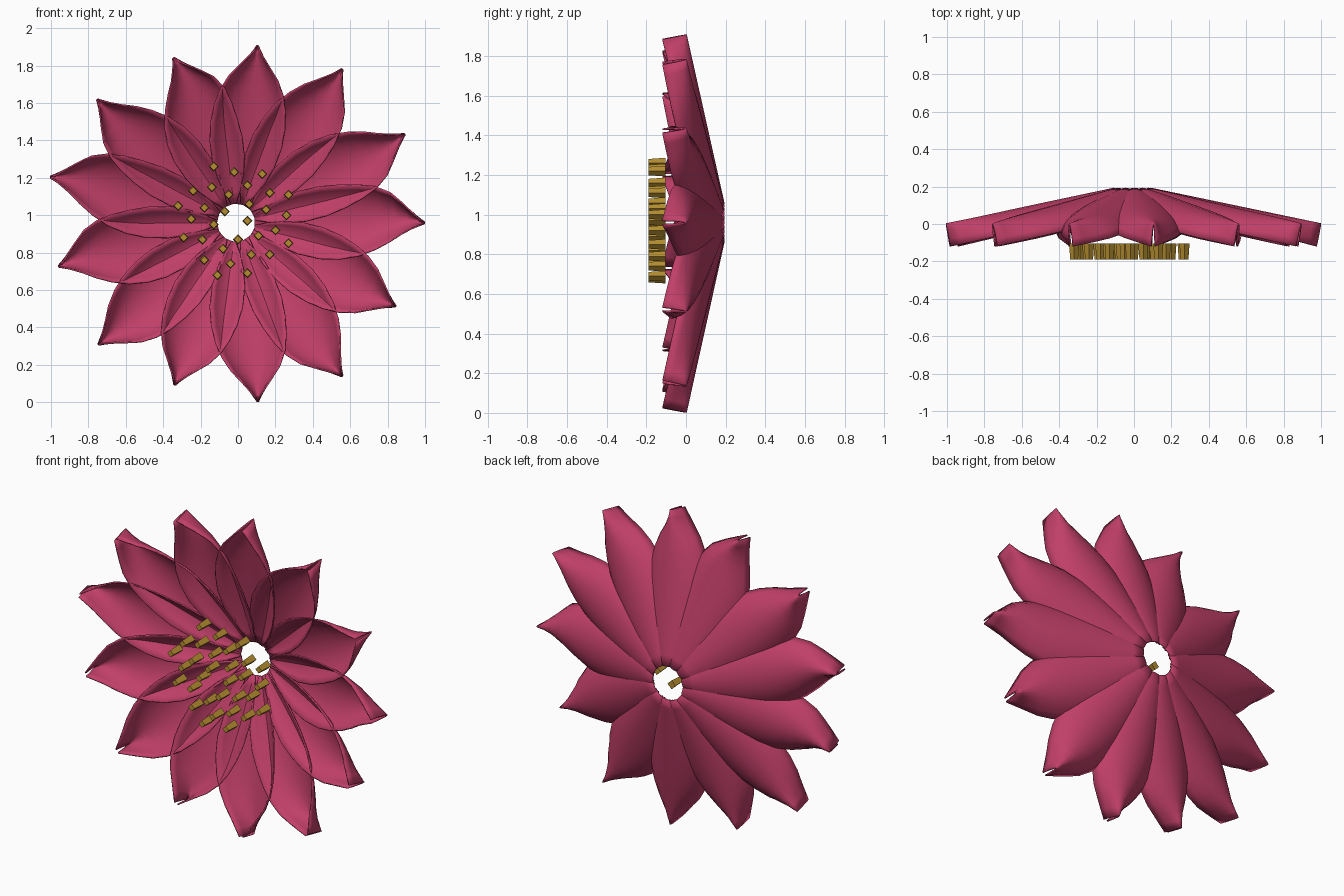
import bpy, math
from mathutils import Vector

cube = bpy.data.objects.get("Cube")
if cube:
    bpy.data.objects.remove(cube, do_unlink=True)


def make_material(name, colour):
    mat = bpy.data.materials.new(name)
    mat.use_nodes = True
    mat.diffuse_color = (*colour, 1)
    mat.node_tree.nodes["Principled BSDF"].inputs["Base Color"].default_value = (*colour, 1)
    return mat


crimson = make_material("crimson petal", (0.53, 0.05, 0.14))
gold = make_material("gold stamen", (0.46, 0.27, 0.03))

CENTRE = Vector((-0.01, 0, 0.96))
HOLE = 0.1          # radius of the open centre
BACK = 0.19         # depth of the petal bases
TILT = 0.205        # petals lean forward from the centre
ACROSS = 5          # points on each side of a petal's spine

# Petal stations: fraction along the spine, half width, fold depth, share of lean
STATIONS = [
    (0, .035, .015, 0), (.07, .08, .035, 0), (.16, .125, .06, 0), (.27, .165, .085, 0),
    (.4, .192, .1, 0), (.52, .198, .105, .1), (.63, .19, .108, .4), (.73, .168, .11, .8),
    (.82, .13, .113, 1), (.89, .083, .117, .8), (.95, .043, .12, .4), (1, .01, .122, 0),
]


def make_petal(name, angle, length, lean):
    outward = Vector((math.cos(angle), 0, math.sin(angle)))
    side = Vector((-math.sin(angle), 0, math.cos(angle)))
    forward = Vector((0, -math.cos(TILT), 0)) - outward * math.sin(TILT)
    base = CENTRE + outward * HOLE + Vector((0, BACK, 0))
    tip = CENTRE + outward * length
    verts, faces = [], []
    row = 2 * ACROSS + 1
    for along, half_width, depth, share in STATIONS:
        spine = base.lerp(tip, along) + side * lean * share
        for k in range(-ACROSS, ACROSS + 1):
            a = 1.15 * k / ACROSS
            lateral = half_width * math.sin(a) / math.sin(1.15)
            lift = depth * (1 - math.cos(a)) / (1 - math.cos(1.15))
            verts.append(spine + side * lateral + forward * lift)
    for i in range(len(STATIONS) - 1):
        for k in range(row - 1):
            p = i * row + k
            faces.append((p, p + 1, p + row + 1, p + row))
    mesh = bpy.data.meshes.new(name)
    mesh.from_pydata(verts, [], faces)
    mesh.materials.append(crimson)
    mesh.shade_smooth()
    obj = bpy.data.objects.new(name, mesh)
    bpy.context.collection.objects.link(obj)
    skin = obj.modifiers.new("thickness", "SOLIDIFY")
    skin.thickness = 0.008
    skin.offset = 0


# Ring of petals, each with its own length and sideways lean
lengths = [1.01, 1.02, 1, .955, .945, .995, 1.025, .98, .985, .93, .965, 1, .965]
leans = [.03, -.02, -.01, 0, -.035, .02, -.03, -.025, .01, 0, .01, -.015, 0]
for i, (length, lean) in enumerate(zip(lengths, leans)):
    make_petal(f"petal_{i + 1}", math.tau * i / len(lengths), length, lean)

# Floating stamens: hundredths of a unit across and above mid height
stamens = [
    (-13, 26), (-2, 23), (13, 22), (-24, 13), (-14, 15), (5, 16), (17, 12), (27, 11),
    (-5, 11), (-32, 5), (-18, 4), (-7, 2), (6, 6), (15, 3), (26, 0), (-25, -2),
    (-13, -5), (5, -3), (20, -8), (-29, -12), (-19, -13), (0, -13), (11, -11), (27, -15),
    (-18, -24), (-8, -18), (7, -21), (17, -21), (-4, -26), (5, -31), (-11, -32),
]
for i, (x, z) in enumerate(stamens):
    bpy.ops.mesh.primitive_cone_add(
        vertices=4, radius1=0.027, radius2=0.021, depth=0.085,
        location=(x / 100, -0.147, 1 + z / 100), rotation=(math.pi / 2, 0, 0))
    stamen = bpy.context.object
    stamen.name = f"stamen_{i + 1}"
    stamen.data.materials.append(gold)
